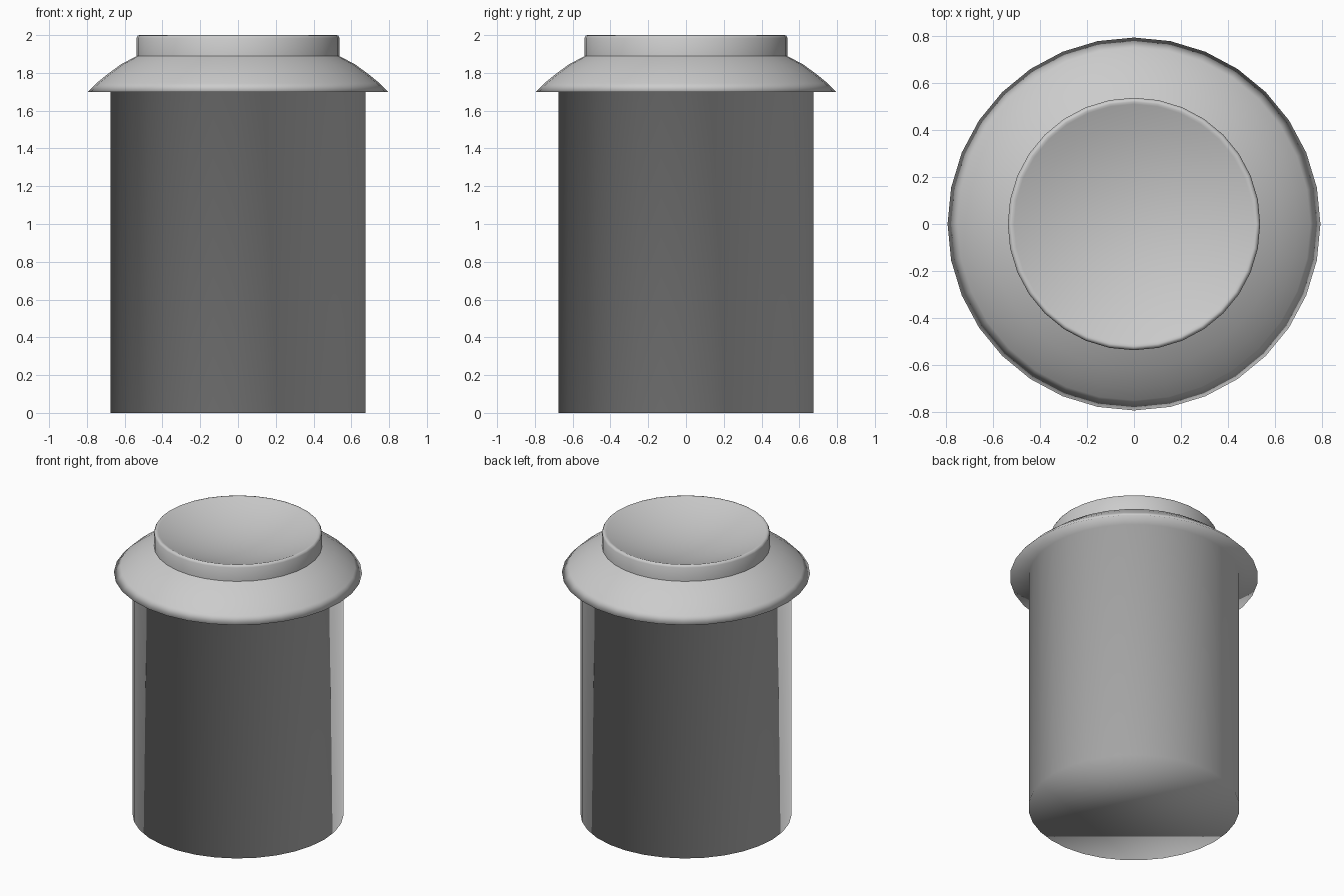
import bpy, bmesh, math
from mathutils import Vector

SIDES = 32

cube = bpy.data.objects.get("Cube")
if cube:
    bpy.data.objects.remove(cube, do_unlink=True)

grey = bpy.data.materials.new("light_grey")
grey.use_nodes = True
colour = (0.6, 0.6, 0.6, 1)
grey.diffuse_color = colour
grey.node_tree.nodes["Principled BSDF"].inputs["Base Color"].default_value = colour


def lathe(name, profile, cap_start=False, tip_z=None):
    """Turn a (radius, height) profile about z, smooth shaded throughout."""
    bm = bmesh.new()
    rings = []
    for r, z in profile:
        angles = [2 * math.pi * i / SIDES for i in range(SIDES)]
        rings.append([bm.verts.new((r * math.cos(a), r * math.sin(a), z)) for a in angles])
    for low, high in zip(rings, rings[1:]):
        for i in range(SIDES):
            j = (i + 1) % SIDES
            bm.faces.new((low[i], low[j], high[j], high[i]))
    if cap_start:
        bm.faces.new(rings[0][::-1])
    if tip_z is not None:
        tip = bm.verts.new((0, 0, tip_z))
        for i in range(SIDES):
            bm.faces.new((rings[-1][i], rings[-1][(i + 1) % SIDES], tip))
    for face in bm.faces:
        face.smooth = True
    mesh = bpy.data.meshes.new(name)
    bm.to_mesh(mesh)
    bm.free()
    mesh.materials.append(grey)
    obj = bpy.data.objects.new(name, mesh)
    bpy.context.collection.objects.link(obj)
    return obj


# Body, flat underside of the overhang and domed shoulder
lathe("body_and_shoulder", [
    (0.675, 0), (0.675, 1.7), (0.793, 1.7), (0.75, 1.745),
    (0.695, 1.79), (0.62, 1.845), (0.535, 1.89)], cap_start=True)

# Knob: upright wall, narrow rounded lip and shallow concave top
dish_radius, dish_depth = 0.51, 0.1
knob = [(0.537, 1.888), (0.537, 1.985), (0.53, 1.998), (0.52, 2.0)]
for k in range(6):
    r = dish_radius * (1 - k / 6)
    knob.append((r, 1.996 - dish_depth * (1 - (r / dish_radius) ** 2)))
lathe("dished_knob", knob, tip_z=1.996 - dish_depth)
